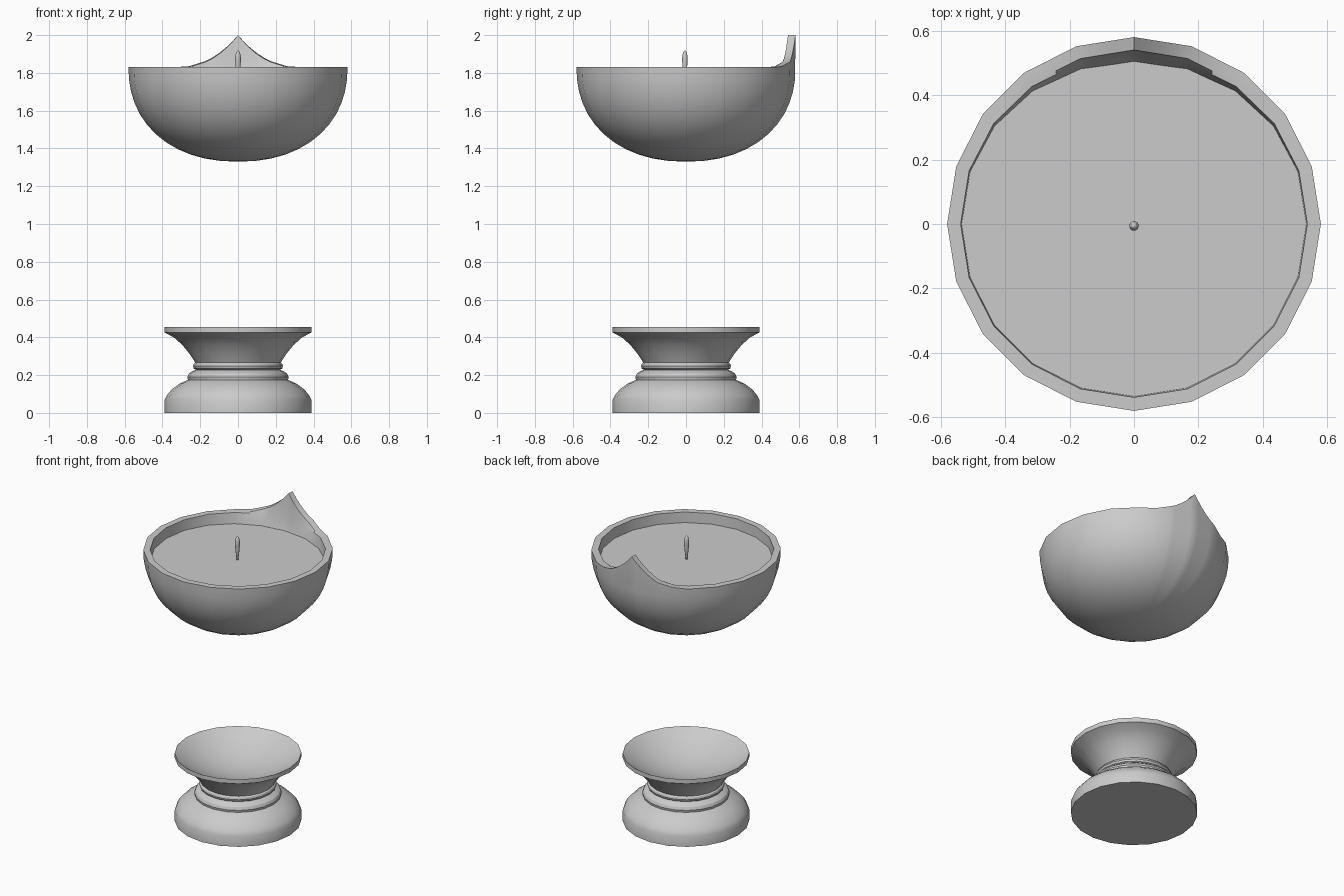
import bpy, bmesh, math

cube = bpy.data.objects.get("Cube")
if cube:
    bpy.data.objects.remove(cube)

SIDES = 20
STEP = 360 / SIDES

grey = bpy.data.materials.new("stone_grey")
grey.use_nodes = True
colour = (0.6, 0.6, 0.6, 1)
grey.diffuse_color = colour
grey.node_tree.nodes["Principled BSDF"].inputs["Base Color"].default_value = colour


def finish(name, bm, angle=30):
    bmesh.ops.remove_doubles(bm, verts=bm.verts, dist=1e-5)
    bmesh.ops.recalc_face_normals(bm, faces=bm.faces)
    mesh = bpy.data.meshes.new(name)
    bm.to_mesh(mesh)
    bm.free()
    mesh.materials.append(grey)
    obj = bpy.data.objects.new(name, mesh)
    bpy.context.collection.objects.link(obj)
    bpy.ops.object.select_all(action="DESELECT")
    obj.select_set(True)
    bpy.context.view_layer.objects.active = obj
    bpy.ops.object.shade_smooth_by_angle(angle=math.radians(angle))
    return obj


def loft(name, rings, angle=30):
    """Skin closed rings of points; rings collapsed to a point become poles."""
    bm = bmesh.new()
    rows = [[bm.verts.new(p) for p in ring] for ring in rings]
    n = len(rows[0])
    for a, b in zip(rows, rows[1:]):
        for i in range(n):
            j = (i + 1) % n
            bm.faces.new((a[i], a[j], b[j], b[i]))
    return finish(name, bm, angle)


def ring(r, z, sides=SIDES, y=0):
    turns = [math.tau * i / sides for i in range(sides)]
    return [(r * math.cos(t), r * math.sin(t) + y, z) for t in turns]


# Pedestal: moulded foot, collar, flared cup and shallow dish
foot = [(0, 0), (.388, 0), (.388, .07), (.375, .095), (.35, .125), (.31, .155), (.265, .175)]
collar = [(.268, .19), (.26, .208), (.24, .222), (.222, .228),
          (.234, .235), (.238, .248), (.234, .26), (.226, .266)]
flare = [(.235, .28), (.258, .315), (.295, .36), (.34, .4), (.388, .425), (.388, .455)]
dish = [(.388 * k / 6, .325 + .13 * (k / 6) ** 2) for k in range(5, -1, -1)]
loft("pedestal", [ring(r, z) for r, z in foot + collar + flare + dish])

# Bowl: regular polygon outline with extra cuts around the pointed back lip
extra = [3, 6, 10, 14, 27]
angles = sorted({k * STEP for k in range(SIDES)}
                | {90 + s * d for d in extra for s in (-1, 1)})


def lip(deg):
    return .17 * max(0, 1 - abs(deg - 90) / 36) ** 2.5


def bowl_ring(r, z, lift=0, lean=0):
    points = []
    for deg in angles:
        chord = r * math.cos(math.radians(STEP / 2)) / math.cos(math.radians(deg % STEP - STEP / 2))
        t = math.radians(deg)
        back = max(0, math.sin(t)) ** 2 * lean
        points.append((chord * math.cos(t), chord * math.sin(t) - back, z + lift * lip(deg)))
    return points


shell = []
for k in range(13):
    t = math.pi / 2 * k / 12
    drop = math.cos(t)
    shell.append(bowl_ring(.58 * (1 - drop ** 2.2) ** (1 / 2.2), 1.83 - .5 * drop))
shell[-1] = bowl_ring(.58, 1.83, 1)
shell.append(bowl_ring(.54, 1.83, 1))
shell.append(bowl_ring(.538, 1.83, 0, .012))
shell.append(bowl_ring(.535, 1.76, 0, .03))
loft("bowl", shell, 40)

# Flat filling inside the bowl
bm = bmesh.new()
bm.faces.new([bm.verts.new(p) for p in bowl_ring(.535, 1.76, 0, .03)])
fill = finish("filling", bm)

# Wick
wick = [(0, 1.755), (.005, 1.76), (.011, 1.81), (.015, 1.86), (.015, 1.885), (.01, 1.91), (0, 1.92)]
loft("wick", [ring(r, z, 10, -.006) for r, z in wick], 60)
